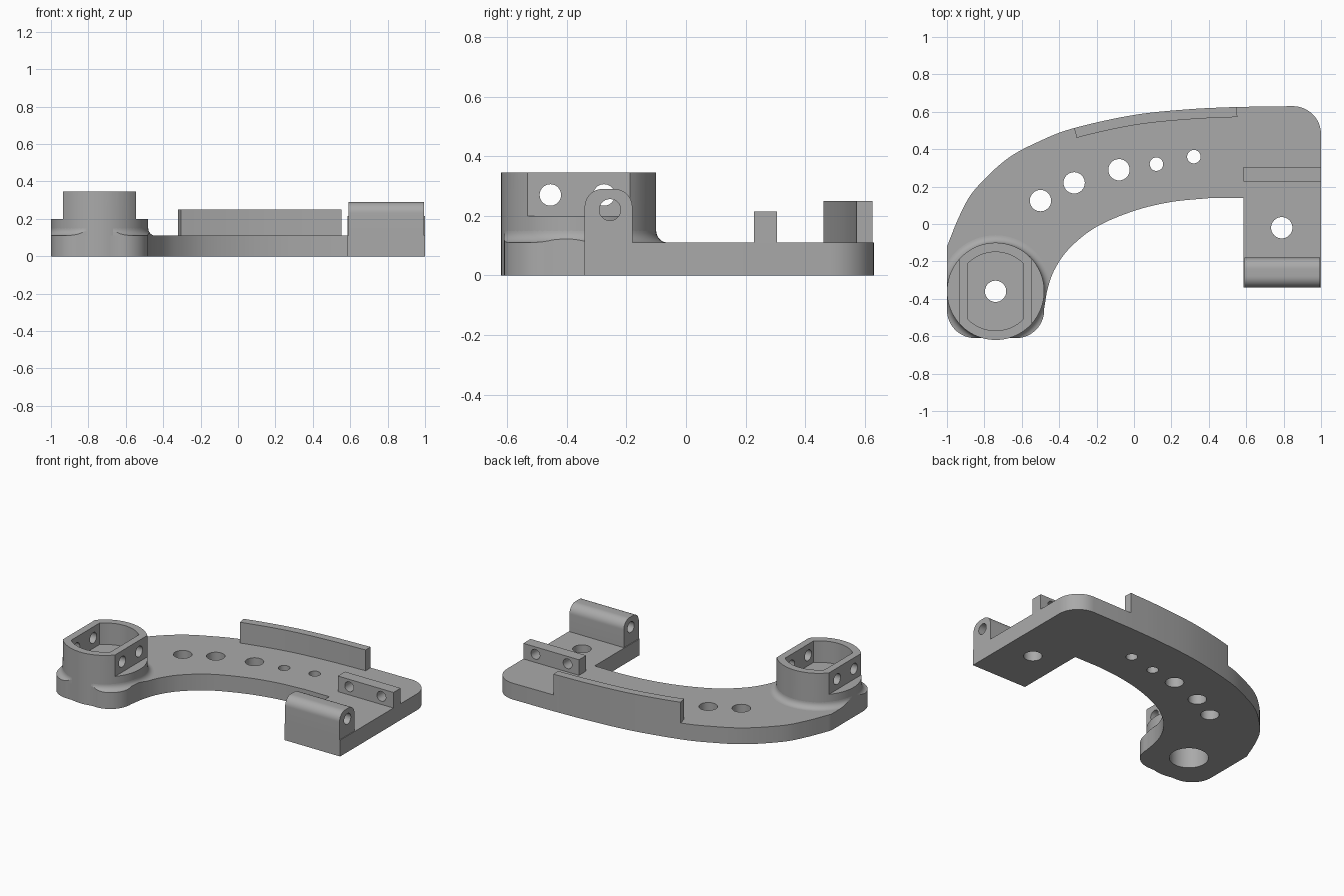
import bpy, bmesh
from math import sin, cos, acos, pi, radians
from mathutils import Vector, Matrix

cube = bpy.data.objects.get("Cube")
if cube:
    bpy.data.objects.remove(cube)

grey = bpy.data.materials.new("mid_grey")
grey.use_nodes = True
colour = (0.4, 0.4, 0.4, 1)
grey.diffuse_color = colour
grey.node_tree.nodes["Principled BSDF"].inputs["Base Color"].default_value = colour

PLATE = 0.11
HUB = Vector((-0.74, -0.36))
HUB_R = 0.26


def arc(centre, r, a0, a1, n=12):
    return [(centre[0] + r * cos(radians(a0 + (a1 - a0) * i / n)),
             centre[1] + r * sin(radians(a0 + (a1 - a0) * i / n))) for i in range(n + 1)]


def smooth_path(points, steps=8):
    """Catmull-Rom curve through the points."""
    p = [Vector(q) for q in points]
    p = [2 * p[0] - p[1]] + p + [2 * p[-1] - p[-2]]
    out = []
    for a, b, c, d in zip(p, p[1:], p[2:], p[3:]):
        for i in range(steps):
            t = i / steps
            out.append(0.5 * (2 * b + (c - a) * t + (2 * a - 5 * b + 4 * c - d) * t * t
                              + (3 * b - a - 3 * c + d) * t ** 3))
    return out + [p[-2]]


def prism(name, points, lo, hi, axis="z"):
    """Extrude a 2D outline along z (outline in x, y) or x (outline in y, z)."""
    place = (lambda u, v, w: (u, v, w)) if axis == "z" else (lambda u, v, w: (w, u, v))
    bm = bmesh.new()
    face = bm.faces.new([bm.verts.new(place(u, v, lo)) for u, v in points])
    top = bmesh.ops.extrude_face_region(bm, geom=[face])["geom"]
    shift = Vector(place(0, 0, hi - lo))
    bmesh.ops.translate(bm, vec=shift, verts=[v for v in top if isinstance(v, bmesh.types.BMVert)])
    bmesh.ops.recalc_face_normals(bm, faces=bm.faces)
    return finish(name, bm)


def finish(name, bm):
    mesh = bpy.data.meshes.new(name)
    bm.to_mesh(mesh)
    bm.free()
    mesh.materials.append(grey)
    obj = bpy.data.objects.new(name, mesh)
    bpy.context.collection.objects.link(obj)
    return obj


def drill(centre, r, length, axis="z"):
    """Cylindrical cutter."""
    turn = {"z": Matrix(), "x": Matrix.Rotation(pi / 2, 4, "Y"), "y": Matrix.Rotation(pi / 2, 4, "X")}
    bm = bmesh.new()
    bmesh.ops.create_cone(bm, cap_ends=True, segments=40, radius1=r, radius2=r, depth=length,
                          matrix=Matrix.Translation(centre) @ turn[axis])
    return finish("cutter", bm)


def combine(obj, tools, operation="DIFFERENCE"):
    """Apply booleans, then discard the tools."""
    for tool in tools:
        mod = obj.modifiers.new("bool", "BOOLEAN")
        mod.object, mod.operation, mod.solver = tool, operation, "EXACT"
    deps = bpy.context.evaluated_depsgraph_get()
    result = bpy.data.meshes.new_from_object(obj.evaluated_get(deps))
    obj.modifiers.clear()
    obj.data = result
    for tool in tools:
        bpy.data.objects.remove(tool)


def clipped_disc(r, half):
    """Circle about the hub with flats at +-half in x."""
    a = acos(half / r) * 180 / pi
    return arc(HUB, r, a, 180 - a, 32) + arc(HUB, r, 180 + a, 360 - a, 32)


def hub_cutters():
    return [drill((*HUB, 0.04), 0.12, 0.2), drill((*HUB, 0.2), 0.057, 0.5)]


# Curved plate outline
inner = smooth_path([(-0.48, -0.45), (-0.46, -0.34), (-0.42, -0.235), (-0.34, -0.125), (-0.2, -0.015),
                     (0, 0.07), (0.2, 0.118), (0.4, 0.138)])
outer = smooth_path([(-1, -0.12), (-0.93, 0.05), (-0.85, 0.185), (-0.68, 0.347), (-0.5, 0.445),
                     (-0.32, 0.513), (0, 0.583), (0.3, 0.614), (0.55, 0.626)])
outline = (inner + [(0.585, 0.138), (0.585, -0.34), (1, -0.34)] + arc((0.85, 0.48), 0.15, 0, 90)
           + outer[::-1] + arc((-0.85, -0.46), 0.15, 180, 270) + arc((-0.63, -0.46), 0.15, 270, 355))

plate = prism("curved_plate", outline, 0, PLATE)
combine(plate, [prism("hub_base", arc(HUB, HUB_R, 0, 354, 59), 0, PLATE)], "UNION")
holes = [(-0.5, 0.125, 0.057), (-0.32, 0.22, 0.057), (-0.08, 0.29, 0.057),
         (0.12, 0.32, 0.036), (0.32, 0.36, 0.036), (0.79, -0.02, 0.057)]
combine(plate, [drill((x, y, 0), r, 1) for x, y, r in holes] + hub_cutters())

# Round hub with two flats, a pocket and cross holes
hub = prism("hub_collar", arc(HUB, HUB_R, 0, 356, 89), PLATE, 0.345)
flats = prism("flats", clipped_disc(HUB_R + 0.0001, 0.195), 0.2, 0.345)
ring = prism("ring", arc(HUB, 0.4, 0, 350, 35), 0.2, 0.5)
combine(ring, [flats])
pocket = prism("pocket", clipped_disc(0.21, 0.147), 0.2, 0.5)
combine(hub, [ring, pocket] + hub_cutters()
        + [drill((HUB.x, y, 0.27), 0.036, 1, "x") for y in (-0.455, -0.275)])

# Fillet where the hub meets the plate, trimmed to the plate outline
bm = bmesh.new()
profile = [(0.22, PLATE)] + arc((HUB_R + 0.04, PLATE + 0.04), 0.04, 270, 180, 8) + [(0.22, PLATE + 0.04)]
loops = []
for i in range(72):
    a = 2 * pi * i / 72
    loops.append([bm.verts.new((HUB.x + r * cos(a), HUB.y + r * sin(a), z)) for r, z in profile])
for i, loop in enumerate(loops):
    nxt = loops[(i + 1) % len(loops)]
    for j in range(len(profile)):
        k = (j + 1) % len(profile)
        bm.faces.new((loop[j], loop[k], nxt[k], nxt[j]))
bmesh.ops.recalc_face_normals(bm, faces=bm.faces)
fillet = finish("hub_fillet", bm)
combine(fillet, [prism("trim", outline, 0, 0.5)], "INTERSECT")

# Curved fence along the outer edge
run = [p for p in outer if p.x > -0.325]
offset = []
for i, p in enumerate(run):
    t = (run[min(i + 1, len(run) - 1)] - run[max(i - 1, 0)]).normalized()
    offset.append(p + Vector((t.y, -t.x)) * 0.054)
fence = prism("edge_fence", run + offset[::-1], PLATE, 0.25)

# Cross rail with two holes
rail = prism("cross_rail", [(0.228, PLATE), (0.305, PLATE), (0.305, 0.215), (0.228, 0.215)], 0.585, 1, "x")
combine(rail, [drill((x, 0.27, 0.165), 0.033, 0.5, "y") for x in (0.67, 0.91)])

# Round-topped pivot block
block = prism("pivot_block", [(-0.34, PLATE)] + arc((-0.28, 0.23), 0.06, 180, 90)
              + arc((-0.24, 0.23), 0.06, 90, 0) + [(-0.18, PLATE)], 0.59, 0.995, "x")
combine(block, [drill((0.8, -0.255, 0.22), 0.036, 1, "x")])

# Smooth curved walls, keep the edges crisp
for obj in (plate, hub, fillet, fence, rail, block):
    bpy.ops.object.select_all(action="DESELECT")
    obj.select_set(True)
    bpy.context.view_layer.objects.active = obj
    bpy.ops.object.shade_smooth_by_angle(angle=radians(30))
